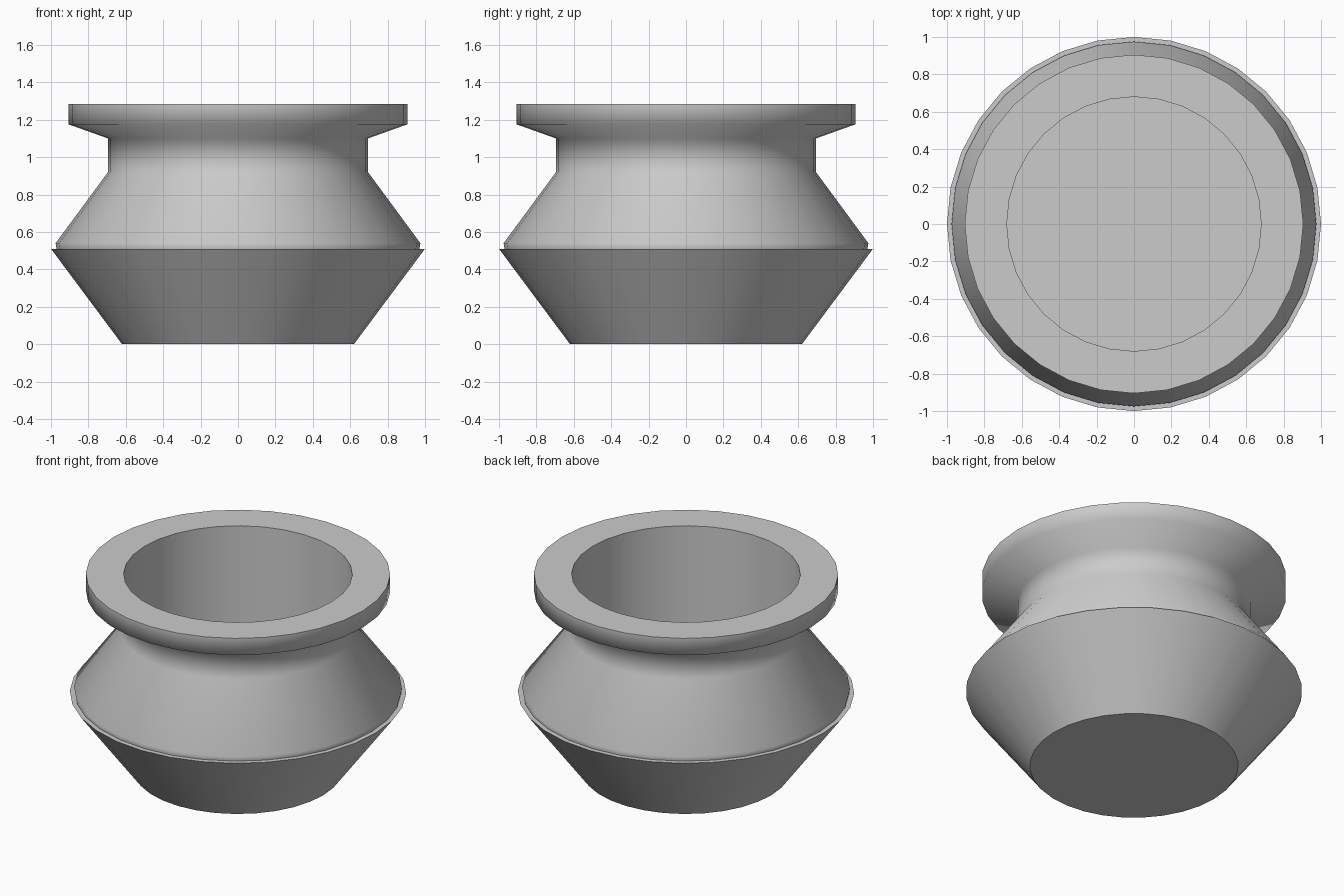
import bpy
import bmesh
from math import radians, tau
from mathutils import Vector

SIDES = 32

cube = bpy.data.objects.get("Cube")
if cube:
    bpy.data.objects.remove(cube, do_unlink=True)

# Single plain grey material
grey = bpy.data.materials.new("plain_grey")
grey.use_nodes = True
colour = (0.6, 0.6, 0.6, 1)
grey.diffuse_color = colour
grey.node_tree.nodes["Principled BSDF"].inputs["Base Color"].default_value = colour


def lathe(name, profile, smooth_angle):
    """Spin a (radius, height) profile around z; end points on the axis close it."""
    bm = bmesh.new()
    verts = [bm.verts.new((r, 0, z)) for r, z in profile]
    edges = [bm.edges.new(pair) for pair in zip(verts, verts[1:])]
    bmesh.ops.spin(bm, geom=verts + edges, axis=Vector((0, 0, 1)), cent=Vector(),
                   angle=tau, steps=SIDES, use_duplicate=False)
    bmesh.ops.remove_doubles(bm, verts=bm.verts, dist=1e-4)
    bmesh.ops.recalc_face_normals(bm, faces=bm.faces)
    mesh = bpy.data.meshes.new(name)
    bm.to_mesh(mesh)
    bm.free()
    mesh.materials.append(grey)
    obj = bpy.data.objects.new(name, mesh)
    bpy.context.collection.objects.link(obj)
    bpy.ops.object.select_all(action="DESELECT")
    obj.select_set(True)
    bpy.context.view_layer.objects.active = obj
    bpy.ops.object.shade_smooth_by_angle(angle=radians(smooth_angle))
    return obj


# Flared base with a flat bottom and a narrow ledge; its top is the inside floor
lathe("pot_base", [(0, 0), (0.62, 0), (1.0, 0.51), (0, 0.51)], 45)

# Shoulder, neck and flanged rim around a straight round opening
lathe("pot_body", [(0.68, 0.51), (0.97, 0.51), (0.975, 0.54), (0.695, 0.92),
                   (0.695, 1.10), (0.905, 1.175), (0.905, 1.285),
                   (0.68, 1.285), (0.68, 0.51)], 75)
